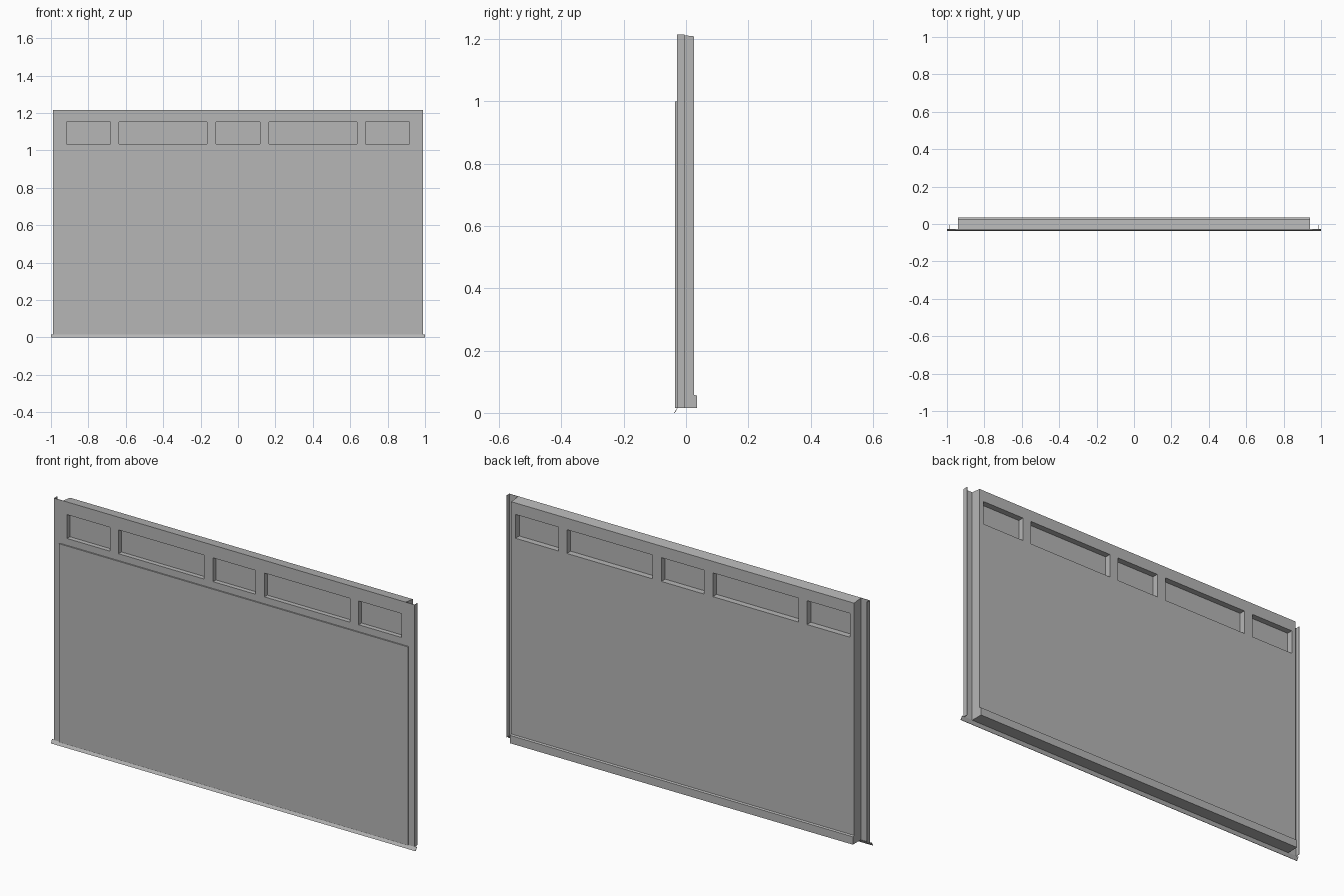
import bpy
import bmesh
from mathutils import Vector

cube = bpy.data.objects.get("Cube")
if cube:
    bpy.data.objects.remove(cube, do_unlink=True)

grey = bpy.data.materials.new("plain_grey")
grey.use_nodes = True
colour = (0.47, 0.47, 0.47, 1)
grey.diffuse_color = colour
grey.node_tree.nodes["Principled BSDF"].inputs["Base Color"].default_value = colour

FRONT, BACK, PANE = -0.029, 0.026, -0.005
BASE, TOP = 0.016, 1.215


def extrude(name, points, offset):
    """Sweep a closed outline along an offset vector."""
    bm = bmesh.new()
    face = bm.faces.new([bm.verts.new(p) for p in points])
    swept = bmesh.ops.extrude_face_region(bm, geom=[face])["geom"]
    moved = [v for v in swept if isinstance(v, bmesh.types.BMVert)]
    bmesh.ops.translate(bm, verts=moved, vec=Vector(offset))
    bmesh.ops.recalc_face_normals(bm, faces=bm.faces)
    mesh = bpy.data.meshes.new(name)
    bm.to_mesh(mesh)
    bm.free()
    mesh.materials.append(grey)
    obj = bpy.data.objects.new(name, mesh)
    bpy.context.collection.objects.link(obj)
    return obj


def along_x(name, profile, half):
    return extrude(name, [(-half, y, z) for y, z in profile], (2 * half, 0, 0))


def box(name, x0, x1, y0, y1, z0, z1):
    return extrude(name, [(x0, y0, z0), (x1, y0, z0), (x1, y0, z1), (x0, y0, z1)],
                   (0, y1 - y0, 0))


# Main panel with a sloping top and a ledge along the bottom of its back
panel = along_x("main_panel", [
    (FRONT, BASE), (0.036, BASE), (0.036, 0.055), (BACK, 0.058),
    (BACK, 1.209), (FRONT, TOP)], 0.94)

# Window pockets on both sides, leaving a thin pane in the middle
windows = [(-0.917, -0.682), (-0.635, -0.165), (-0.117, 0.117),
           (0.165, 0.635), (0.682, 0.917)]
for x0, x1 in windows:
    for y0, y1 in ((-0.1, PANE - 0.001), (PANE + 0.001, 0.1)):
        cutter = box("window_cutter", x0, x1, y0, y1, 1.034, 1.152)
        cutter.hide_render = True
        cut = panel.modifiers.new("window", 'BOOLEAN')
        cut.solver = 'EXACT'
        cut.object = cutter
        bpy.context.view_layer.objects.active = panel
        bpy.ops.object.modifier_apply(modifier=cut.name)
        bpy.data.objects.remove(cutter, do_unlink=True)

# Raised plate on the lower front
box("front_plate", -0.956, 0.956, -0.0355, FRONT, BASE, 1.0)

# Side flanges: a thin sheet with a lip turned back at its outer edge
for side, name in ((1, "left_flange"), (-1, "right_flange")):
    outline = [(0.93, FRONT), (0.989, FRONT), (0.989, PANE), (0.987, PANE),
               (0.987, FRONT + 0.002), (0.93, FRONT + 0.002)]
    extrude(name, [(side * x, y, BASE) for x, y in outline], (0, 0, TOP - BASE))

# Slanted sealing strip under the front edge
along_x("bottom_seal", [(-0.038, 0), (-0.036, 0), (-0.026, 0.017), (-0.028, 0.017)], 1.0)
